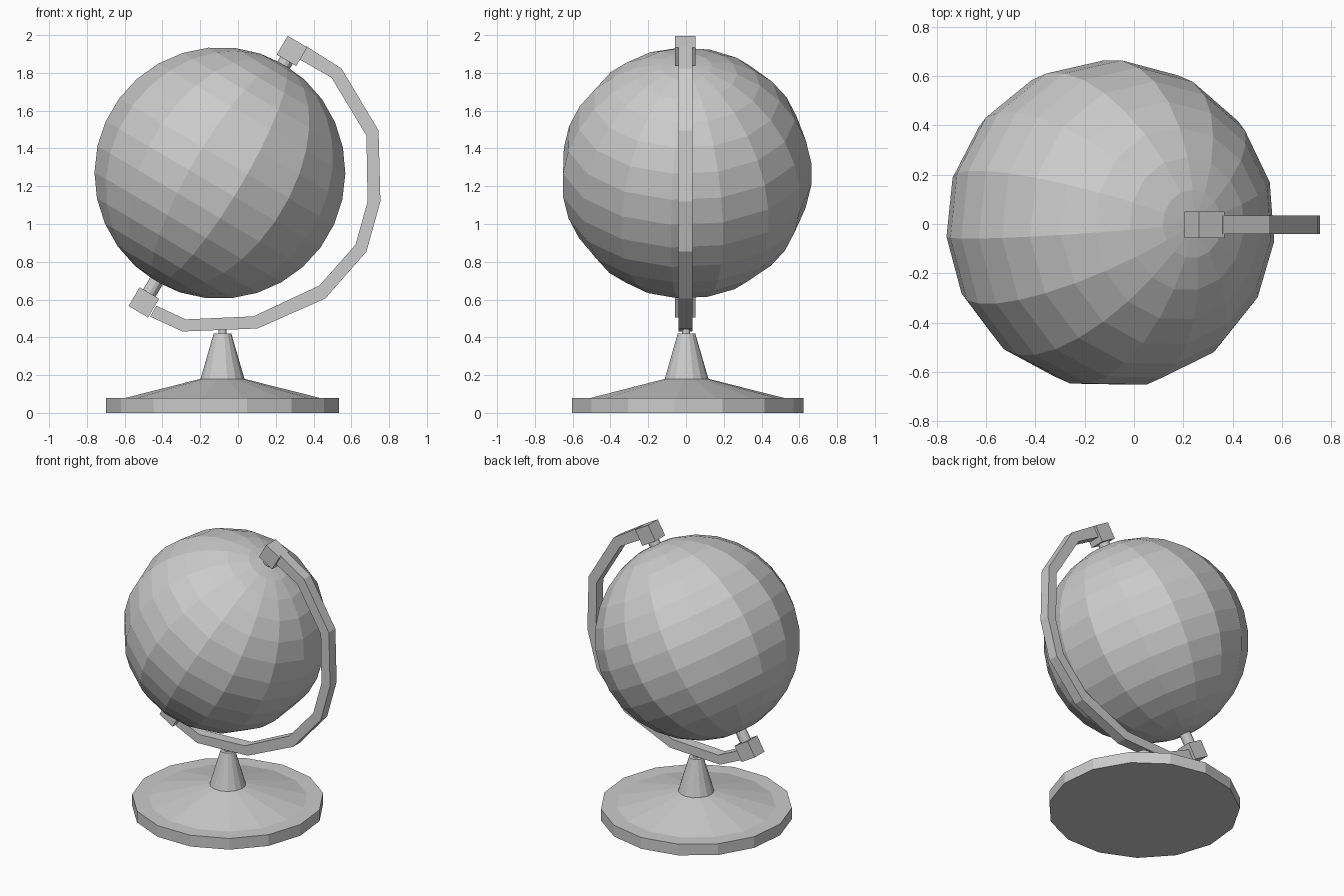
import bpy, bmesh
from math import sin, cos, pi, radians
from mathutils import Matrix, Vector

if "Cube" in bpy.data.objects:
    bpy.data.objects.remove(bpy.data.objects["Cube"])

SEG = 15
TILT = Matrix.Rotation(radians(30.5), 4, 'Y')
GLOBE = Vector((-0.095, 0, 1.27))
AXIS = TILT @ Vector((0, 0, 1))
ARM_Y = -0.003


def finish(name, bm, matrix=Matrix()):
    bmesh.ops.recalc_face_normals(bm, faces=bm.faces)
    me = bpy.data.meshes.new(name)
    bm.to_mesh(me)
    bm.free()
    ob = bpy.data.objects.new(name, me)
    ob.matrix_world = matrix
    bpy.context.collection.objects.link(ob)
    return ob


def lathe(name, profile, matrix, segments=SEG, phase=90):
    """Closed solid of revolution from (radius, z) pairs, capped at both ends."""
    bm = bmesh.new()
    rings = []
    for r, z in profile:
        angles = [radians(phase) + 2 * pi * i / segments for i in range(segments)]
        rings.append([bm.verts.new((r * cos(a), r * sin(a), z)) for a in angles])
    for a, b in zip(rings, rings[1:]):
        for i in range(segments):
            j = (i + 1) % segments
            bm.faces.new((a[i], a[j], b[j], b[i]))
    bm.faces.new(rings[0])
    bm.faces.new(rings[-1])
    return finish(name, bm, matrix)


def on_axis(t):
    return Matrix.Translation(GLOBE + AXIS * t) @ TILT


# Round foot with raised cone and stem, then the thin spindle
lathe("base", [(0.62, 0), (0.62, 0.08), (0.515, 0.08), (0.117, 0.18), (0.047, 0.42)],
      Matrix.Translation((-0.082, 0.002, 0)))
lathe("stem_spindle", [(0.022, 0.40), (0.022, 0.47)], Matrix.Translation((-0.082, 0, 0)))

# Faceted globe, tilted
bm = bmesh.new()
bmesh.ops.create_uvsphere(bm, u_segments=SEG, v_segments=15, radius=0.667)
first = max(bm.verts, key=lambda v: v.co.x)
start = Vector((1, 0)).angle_signed(Vector((first.co.x, first.co.y)))
bmesh.ops.rotate(bm, verts=bm.verts, matrix=Matrix.Rotation(radians(17.1) + start, 3, 'Z'))
finish("globe", bm, Matrix.Translation(GLOBE) @ TILT)

# Pivot pins and square end blocks at both poles
for name, t in (("upper", 0.75), ("lower", -0.795)):
    s = 1 if t > 0 else -1
    lathe(name + "_pin", [(0.038, 0.62 * s), (0.038, t)], on_axis(0), 12)
    bm = bmesh.new()
    bmesh.ops.create_cube(bm, size=1)
    bmesh.ops.scale(bm, verts=bm.verts, vec=(0.12, 0.108, 0.115))
    finish(name + "_block", bm, Matrix.Translation((0, ARM_Y, 0)) @ on_axis(t))

# Curved arm: outer and inner outline, extruded in y
outer = [(.36, 1.942), (.548, 1.823), (.744, 1.495), (.754, 1.119), (.68, .854),
         (.463, .606), (.104, .447), (-.293, .431), (-.465, .51)]
inner = [(.323, 1.873), (.495, 1.775), (.68, 1.468), (.686, 1.119), (.622, .89),
         (.432, .675), (.082, .511), (-.277, .495), (-.432, .567)]
bm = bmesh.new()
sections = []
for o, n in zip(outer, inner):
    sections.append([bm.verts.new((p[0], ARM_Y + y, p[1]))
                     for p, y in ((o, -.037), (o, .037), (n, .037), (n, -.037))])
for a, b in zip(sections, sections[1:]):
    for i in range(4):
        j = (i + 1) % 4
        bm.faces.new((a[i], a[j], b[j], b[i]))
bm.faces.new(sections[0])
bm.faces.new(sections[-1])
finish("support_arm", bm)
